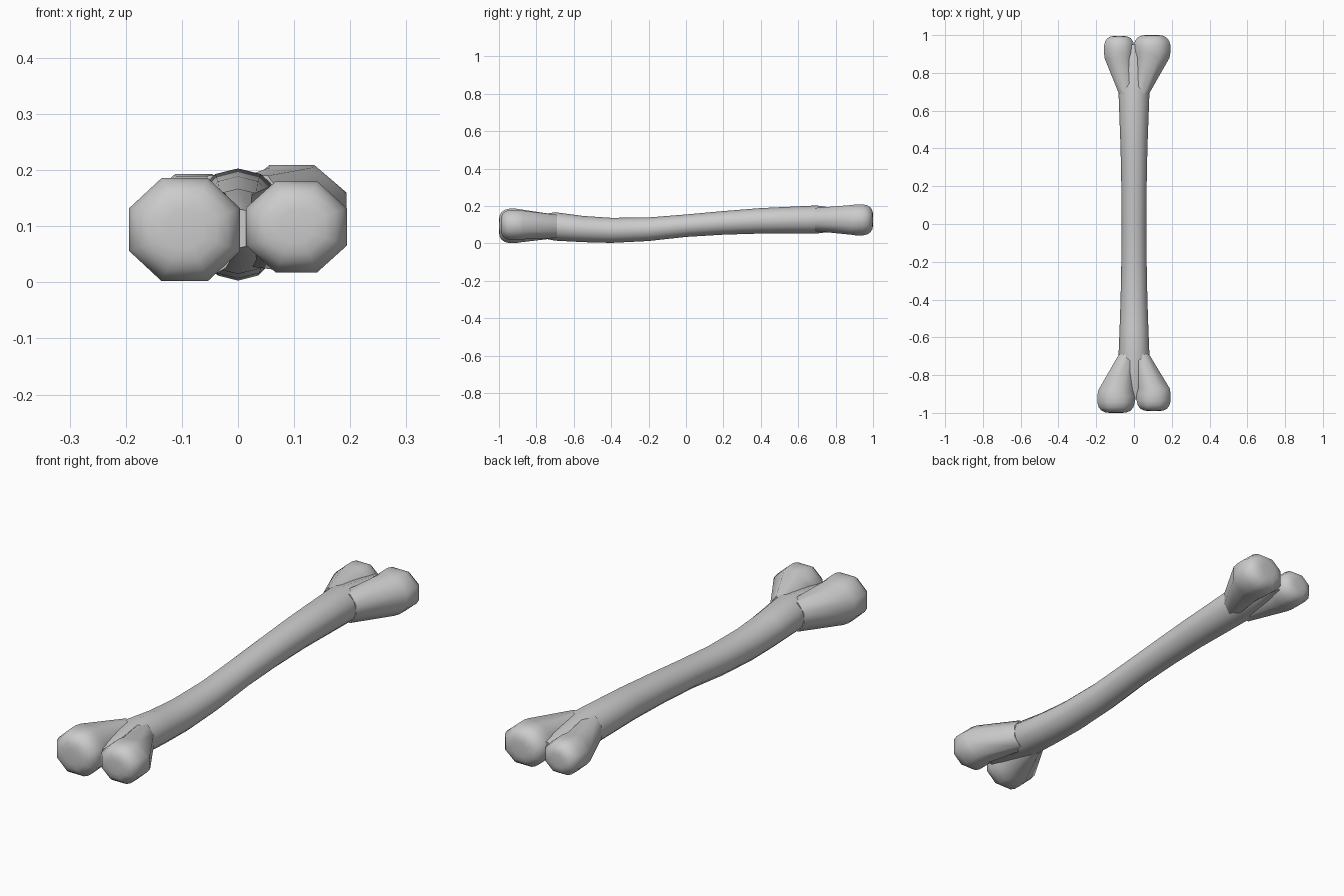
import bpy, bmesh, math

if "Cube" in bpy.data.objects:
    bpy.data.objects.remove(bpy.data.objects["Cube"])


def loft(name, rings, sides, turn):
    """Skin elliptical rings (y, x, z, half width, half height) and cap both ends."""
    bm = bmesh.new()
    loops = []
    for y, x, z, rx, rz in rings:
        loop = []
        for i in range(sides):
            a = 2 * math.pi * (i + turn) / sides
            loop.append(bm.verts.new((x + rx * math.cos(a), y, z + rz * math.sin(a))))
        loops.append(loop)
    for a, b in zip(loops, loops[1:]):
        for i in range(sides):
            j = (i + 1) % sides
            bm.faces.new((a[i], a[j], b[j], b[i]))
    bm.faces.new(loops[0])
    bm.faces.new(loops[-1])
    bmesh.ops.recalc_face_normals(bm, faces=bm.faces)
    for f in bm.faces:
        f.smooth = True
    mesh = bpy.data.meshes.new(name)
    bm.to_mesh(mesh)
    bm.free()
    ob = bpy.data.objects.new(name, mesh)
    bpy.context.collection.objects.link(ob)
    return ob


# Gently bent shaft, thinning into the valley between the knobs at each end
loft("shaft", [
    (-0.93, 0.005, 0.096, 0.04, 0.034),
    (-0.70, 0, 0.091, 0.082, 0.076),
    (-0.55, 0, 0.077, 0.076, 0.070),
    (-0.40, 0, 0.070, 0.071, 0.067),
    (-0.20, 0, 0.076, 0.067, 0.063),
    (0.00, 0, 0.095, 0.065, 0.060),
    (0.20, 0, 0.110, 0.067, 0.063),
    (0.40, 0, 0.121, 0.071, 0.068),
    (0.70, 0, 0.128, 0.082, 0.075),
    (0.95, 0, 0.125, 0.04, 0.040),
], 12, 0)


# Knobs: octagonal, flaring out of the shaft and rounding over at the tip
def knob(name, end, base_z, x, z, rx, rz, tip=1.0):
    k = 1 / math.cos(math.pi / 8)
    bx = math.copysign(0.034, x)
    rings = [(end * 0.69, bx, base_z, 0.046 * k, 0.062 * k)]
    for y, s in ((0.88, 0.95), (0.91, 1.0), (0.945, 1.0), (0.97, 0.93),
                 (0.988, 0.78), (0.997, 0.58), (1.0, 0.35)):
        rings.append((end * y * tip, x, z, rx * s * k, rz * s * k))
    loft(name, rings, 8, 0.5)


knob("front_left_knob", -1, 0.091, -0.095, 0.094, 0.099, 0.092)
knob("front_right_knob", -1, 0.091, 0.104, 0.099, 0.090, 0.081, 0.99)
knob("back_left_knob", 1, 0.128, -0.079, 0.122, 0.080, 0.071, 0.995)
knob("back_right_knob", 1, 0.128, 0.096, 0.126, 0.097, 0.083)

for ob in bpy.context.collection.objects:
    ob.select_set(True)
    bpy.context.view_layer.objects.active = ob
bpy.ops.object.shade_smooth_by_angle(angle=math.radians(50))
